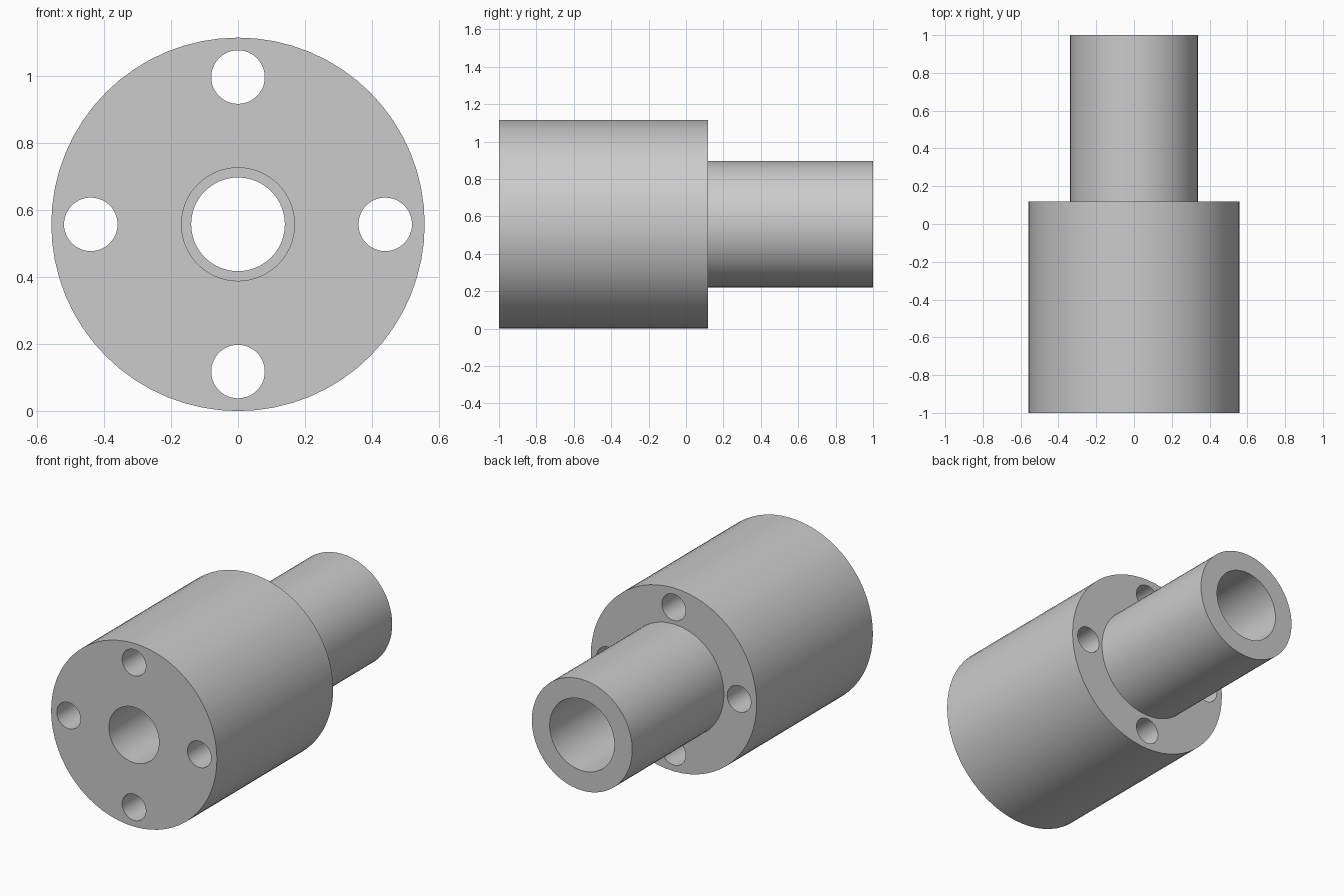
import bpy, bmesh, math
from mathutils import Matrix, Vector

cube = bpy.data.objects.get("Cube")
if cube:
    bpy.data.objects.remove(cube, do_unlink=True)

R = 0.558            # body radius, also the axis height
STEP = 0.118         # where the body meets the neck
AXIS = Vector((0, 0, R))
SIDES = 64

grey = bpy.data.materials.new("plain grey")
grey.use_nodes = True
colour = (0.6, 0.6, 0.6, 1)
grey.diffuse_color = colour
grey.node_tree.nodes["Principled BSDF"].inputs["Base Color"].default_value = colour


def make_object(name, bm):
    bmesh.ops.recalc_face_normals(bm, faces=bm.faces)
    mesh = bpy.data.meshes.new(name)
    bm.to_mesh(mesh)
    bm.free()
    mesh.materials.append(grey)
    obj = bpy.data.objects.new(name, mesh)
    bpy.context.collection.objects.link(obj)
    return obj


def lathe(name, profile):
    """Turn a closed (radius, y) profile around the horizontal axis."""
    bm = bmesh.new()
    rings = []
    for i in range(SIDES):
        a = 2 * math.pi * i / SIDES
        rings.append([bm.verts.new((r * math.cos(a), y, R + r * math.sin(a)))
                      for r, y in profile])
    n = len(profile)
    for i in range(SIDES):
        a, b = rings[i], rings[(i + 1) % SIDES]
        for j in range(n):
            k = (j + 1) % n
            bm.faces.new((a[j], a[k], b[k], b[j]))
    return make_object(name, bm)


# Body, neck and the stepped bore as one turned solid
coupling = lathe("stepped_flange_sleeve", [
    (R, -1), (R, STEP), (0.338, STEP), (0.338, 1),      # outside
    (0.218, 1), (0.218, STEP), (0.14, STEP),            # rear bore
    (0.14, -0.5), (0.169, -0.5), (0.169, -1),           # front bore
])

# Four bolt holes around the axis
bm = bmesh.new()
for i in range(4):
    a = i * math.pi / 2
    centre = AXIS + Vector((math.cos(a), 0, math.sin(a))) * 0.44 + Vector((0, -0.45, 0))
    bmesh.ops.create_cone(
        bm, cap_ends=True, segments=48, radius1=0.08, radius2=0.08, depth=1.5,
        matrix=Matrix.Translation(centre) @ Matrix.Rotation(math.pi / 2, 4, 'X'))
cutter = make_object("bolt_hole_cutter", bm)
cutter.hide_render = True

holes = coupling.modifiers.new("bolt holes", 'BOOLEAN')
holes.operation = 'DIFFERENCE'
holes.solver = 'EXACT'
holes.object = cutter

for obj in bpy.context.selected_objects:
    obj.select_set(False)
coupling.select_set(True)
bpy.context.view_layer.objects.active = coupling
bpy.ops.object.modifier_apply(modifier=holes.name)
bpy.data.objects.remove(cutter, do_unlink=True)
bpy.ops.object.shade_smooth_by_angle(angle=math.radians(30))
